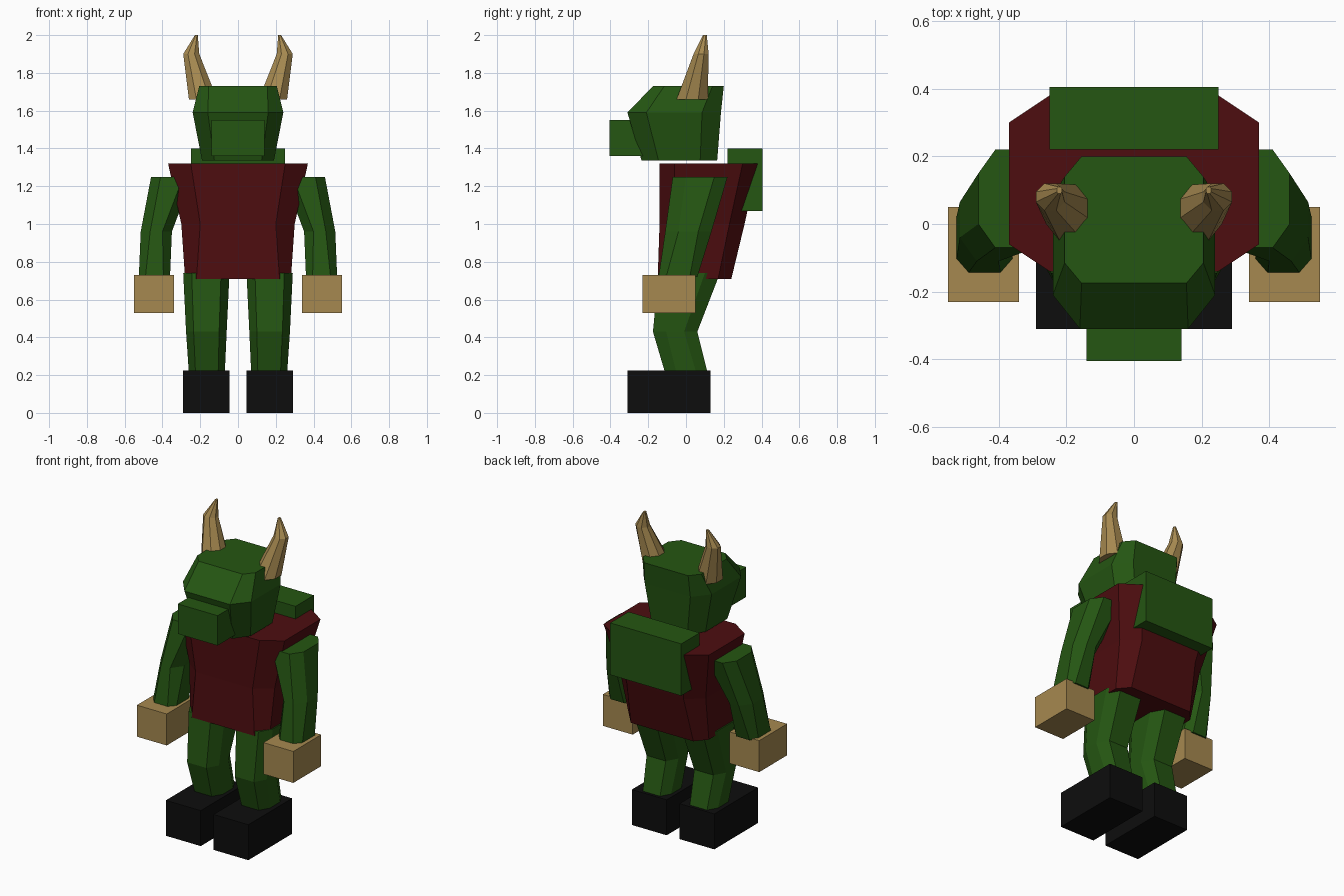
import bpy, bmesh

if "Cube" in bpy.data.objects:
    bpy.data.objects.remove(bpy.data.objects["Cube"])


def material(name, rgb):
    m = bpy.data.materials.new(name)
    m.diffuse_color = (*rgb, 1)
    m.use_nodes = True
    m.node_tree.nodes["Principled BSDF"].inputs["Base Color"].default_value = m.diffuse_color
    return m


GREEN = material("green skin", (0.018, 0.092, 0.006))
RED = material("dark red cloth", (0.075, 0.004, 0.005))
TAN = material("tan horn", (0.380, 0.250, 0.080))
BLACK = material("black boot", (0.004, 0.004, 0.004))


def finish(bm, name, mat):
    bmesh.ops.recalc_face_normals(bm, faces=bm.faces)
    me = bpy.data.meshes.new(name)
    bm.to_mesh(me)
    bm.free()
    me.materials.append(mat)
    ob = bpy.data.objects.new(name, me)
    bpy.context.collection.objects.link(ob)
    return ob


def loft(name, sections, mat, side=1):
    """Stack chamfered rectangles: (z, x0, x1, y0, y1, chamfer x, chamfer y)."""
    bm = bmesh.new()
    rings = []
    for z, x0, x1, y0, y1, cx, cy in sections:
        pts = [(x0 + cx, y0), (x1 - cx, y0), (x1, y0 + cy), (x1, y1 - cy),
               (x1 - cx, y1), (x0 + cx, y1), (x0, y1 - cy), (x0, y0 + cy)]
        rings.append([bm.verts.new((x * side, y, z)) for x, y in pts])
    for a, b in zip(rings, rings[1:]):
        for i in range(8):
            j = (i + 1) % 8
            bm.faces.new((a[i], a[j], b[j], b[i]))
    bm.faces.new(rings[0])
    bm.faces.new(rings[-1])
    return finish(bm, name, mat)


def box(name, x0, x1, y0, y1, z0, z1, mat, side=1):
    bm = bmesh.new()
    bmesh.ops.create_cube(bm, size=1)
    for v in bm.verts:
        v.co = (side * (x1 if v.co.x > 0 else x0),
                y1 if v.co.y > 0 else y0, z1 if v.co.z > 0 else z0)
    return finish(bm, name, mat)


# Torso, leaning back towards the shoulders
loft("torso", [(0.71, -0.28, 0.28, -0.15, 0.24, 0.06, 0.07),
               (1.00, -0.30, 0.30, -0.14, 0.31, 0.10, 0.08),
               (1.32, -0.37, 0.37, -0.14, 0.38, 0.12, 0.08)], RED)

# Hump on the upper back
box("hump", -0.25, 0.25, 0.22, 0.405, 1.07, 1.40, GREEN)

# Head with sloping brow, and snout
loft("head", [(1.335, -0.19, 0.19, -0.235, 0.165, 0.065, 0.09),
              (1.59, -0.24, 0.24, -0.31, 0.185, 0.08, 0.10),
              (1.73, -0.205, 0.205, -0.175, 0.20, 0.05, 0.06)], GREEN)
box("snout", -0.14, 0.14, -0.405, -0.18, 1.36, 1.55, GREEN)

for s, label in ((-1, "left"), (1, "right")):
    # Curved horn
    loft(label + "_horn", [(1.66, 0.11, 0.26, -0.05, 0.115, 0.04, 0.05),
                           (1.90, 0.205, 0.29, 0.04, 0.12, 0.025, 0.025),
                           (2.00, 0.213, 0.228, 0.09, 0.11, 0.004, 0.005)], TAN, s)
    # Arm and hand
    loft(label + "_arm", [(0.72, 0.36, 0.525, -0.145, 0.06, 0.035, 0.04),
                          (0.96, 0.35, 0.515, -0.11, 0.135, 0.05, 0.07),
                          (1.25, 0.24, 0.46, -0.07, 0.22, 0.05, 0.07)], GREEN, s)
    box(label + "_hand", 0.34, 0.55, -0.23, 0.05, 0.53, 0.73, TAN, s)
    # Leg bent at the knee, and boot
    loft(label + "_leg", [(0.21, 0.07, 0.26, -0.11, 0.115, 0.035, 0.06),
                          (0.43, 0.06, 0.275, -0.175, 0.06, 0.04, 0.07),
                          (0.74, 0.045, 0.29, -0.145, 0.18, 0.045, 0.08)], GREEN, s)
    box(label + "_boot", 0.045, 0.29, -0.31, 0.13, 0.0, 0.225, BLACK, s)
